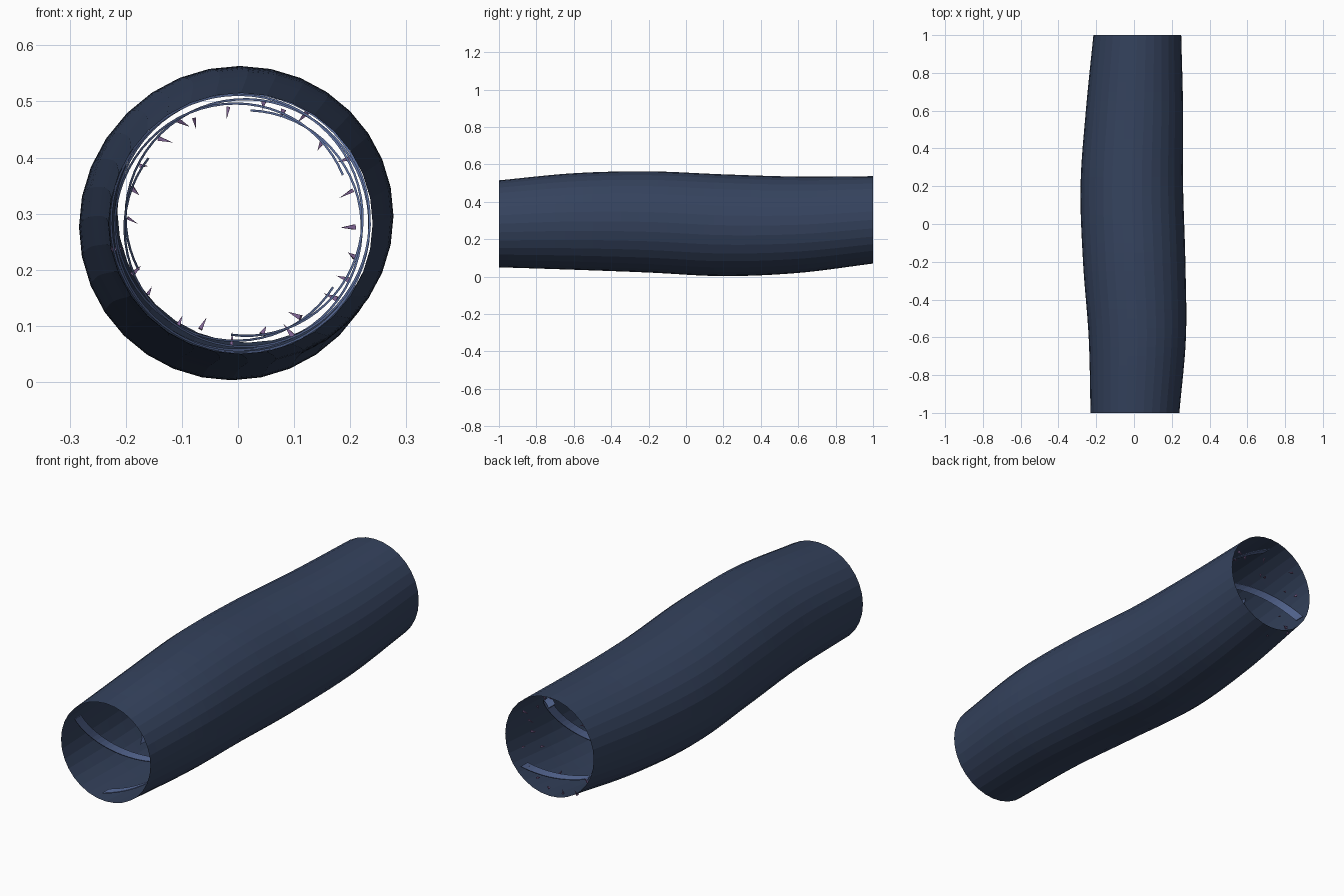
import bpy, bmesh, math, random
from mathutils import Vector

if "Cube" in bpy.data.objects:
    bpy.data.objects.remove(bpy.data.objects["Cube"])

random.seed(4)
CZ = 0.284

def material(name, col):
    m = bpy.data.materials.new(name)
    m.diffuse_color = (*col, 1)
    m.use_nodes = True
    m.node_tree.nodes["Principled BSDF"].inputs["Base Color"].default_value = m.diffuse_color
    return m

def add_object(name, bm, mat, fix_normals=True):
    if fix_normals:
        bmesh.ops.recalc_face_normals(bm, faces=bm.faces)
    me = bpy.data.meshes.new(name)
    bm.to_mesh(me)
    bm.free()
    me.materials.append(mat)
    ob = bpy.data.objects.new(name, me)
    bpy.context.collection.objects.link(ob)
    return ob

def sample(table, y):
    # Catmull-Rom through evenly spaced values from y = -1 to 1
    t = (y + 1) / 2 * (len(table) - 1)
    i = min(int(t), len(table) - 2)
    f = t - i
    b, c = table[i], table[i + 1]
    a = table[i - 1] if i > 0 else 2 * b - c
    d = table[i + 2] if i + 2 < len(table) else 2 * c - b
    return b + 0.5 * f * (c - a + f * (2*a - 5*b + 4*c - d + f * (3*(b - c) + d - a)))

RIGHT = [.24, .275, .272, .26, .26, .25]
LEFT = [-.23, -.24, -.27, -.283, -.255, -.215]
TOP = [.515, .553, .563, .547, .535, .537]
BOTTOM = [.05, .037, .022, .003, .02, .07]

def wall_point(y, a):
    r, l, t, b = (sample(k, y) for k in (RIGHT, LEFT, TOP, BOTTOM))
    return Vector(((r + l) / 2 + (r - l) / 2 * math.cos(a), y,
                   (t + b) / 2 + (t - b) / 2 * math.sin(a)))

navy = material("navy", (.035, .055, .11))
blue = material("blue", (.10, .15, .32))
purple = material("purple", (.22, .13, .30))

# Tunnel wall: open, single-skinned, faceted
SIDES, RINGS = 32, 40
bm = bmesh.new()
rings = [[bm.verts.new(wall_point(-1 + 2 * j / RINGS, math.tau * i / SIDES))
          for i in range(SIDES)] for j in range(RINGS + 1)]
for p, q in zip(rings, rings[1:]):
    for i in range(SIDES):
        k = (i + 1) % SIDES
        bm.faces.new((p[i], p[k], q[k], q[i]))
add_object("tunnel_wall", bm, navy)

# Three spiral ribbons winding along the inside
def ribbon(name, start, width=.05, thick=.004, steps=96):
    bm = bmesh.new()
    prev = None
    for j in range(steps + 1):
        u = j / steps
        y = -1 + width / 2 + (2 - width) * u
        a = math.radians(start + 540 * u)
        r = .84 * (.235 + .038 * math.cos(math.pi * y / 2))
        sec = [bm.verts.new((.005 + (r + dr) * math.cos(a), y + dy, CZ + (r + dr) * math.sin(a)))
               for dr, dy in ((0, -width / 2), (thick, -width / 2), (thick, width / 2), (0, width / 2))]
        if prev:
            for i in range(4):
                k = (i + 1) % 4
                bm.faces.new((prev[i], prev[k], sec[k], sec[i]))
        else:
            bm.faces.new(sec)
        prev = sec
    bm.faces.new(prev)
    add_object(name, bm, blue)

for n in range(3):
    ribbon(f"spiral_ribbon_{n + 1}", 25 + 120 * n)

# Small crystal shards scattered round the rear end
bm = bmesh.new()
for n in range(26):
    a = math.tau * (n + random.uniform(-.3, .3)) / 26
    out = Vector((math.cos(a), 0, math.sin(a)))
    base = out * random.uniform(.2, .235) + Vector((.005, random.uniform(.8, .97), CZ))
    direction = Vector((random.uniform(-.5, .5), random.uniform(-.5, .5), random.uniform(-.5, .5))) - out
    direction.normalize()
    side = direction.orthogonal().normalized()
    other = direction.cross(side)
    size = random.uniform(.004, .007)
    tri = [bm.verts.new(base + size * (side * math.cos(t) + other * math.sin(t)))
           for t in (0, math.tau / 4, math.tau / 2, math.tau * .75)]
    tip = bm.verts.new(base + direction * random.uniform(.015, .03))
    bm.faces.new(tri)
    for i in range(4):
        bm.faces.new((tri[i], tri[(i + 1) % 4], tip))
add_object("crystal_shards", bm, purple)
